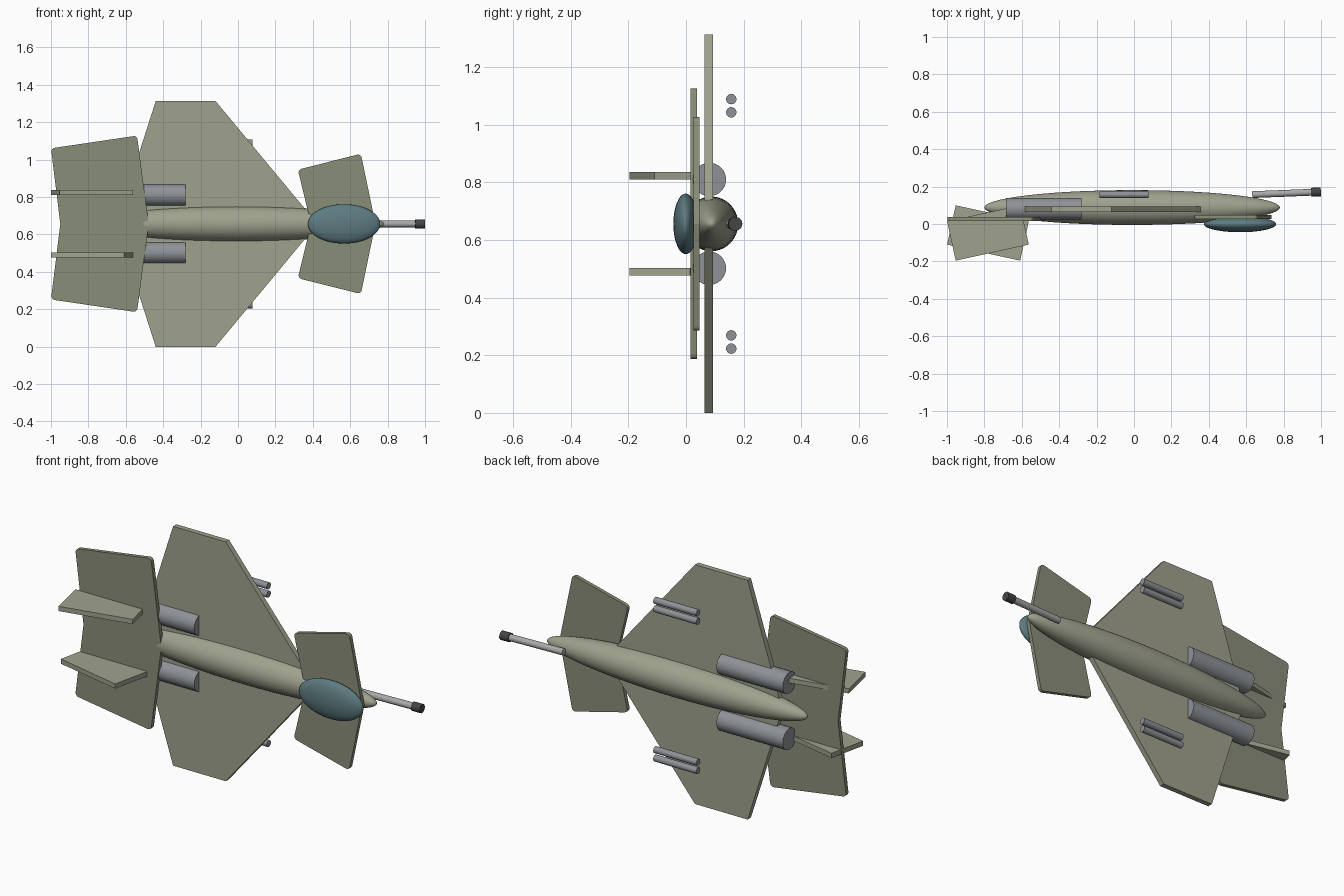
import bpy, bmesh, math
from mathutils import Vector, Matrix

if "Cube" in bpy.data.objects:
    bpy.data.objects.remove(bpy.data.objects["Cube"])

ZC = 0.656  # height of the aircraft centreline


def material(name, rgb):
    m = bpy.data.materials.new(name)
    m.diffuse_color = (*rgb, 1)
    m.use_nodes = True
    m.node_tree.nodes["Principled BSDF"].inputs["Base Color"].default_value = m.diffuse_color
    return m


SKIN = material("skin", (0.35, 0.36, 0.27))
DARK_SKIN = material("dark_skin", (0.25, 0.27, 0.19))
GLASS = material("glass", (0.11, 0.20, 0.22))
METAL = material("metal", (0.27, 0.29, 0.31))
LIGHT_METAL = material("light_metal", (0.40, 0.40, 0.40))
BLACK = material("black", (0.06, 0.06, 0.06))


def finish(name, bm, mat, smooth=False):
    bmesh.ops.recalc_face_normals(bm, faces=bm.faces)
    me = bpy.data.meshes.new(name)
    bm.to_mesh(me)
    bm.free()
    ob = bpy.data.objects.new(name, me)
    bpy.context.collection.objects.link(ob)
    me.materials.append(mat)
    if smooth:
        bpy.ops.object.select_all(action='DESELECT')
        ob.select_set(True)
        bpy.context.view_layer.objects.active = ob
        bpy.ops.object.shade_smooth_by_angle(angle=math.radians(40))
    return ob


def ellipsoid(name, centre, radii, mat):
    # poles lie along x
    bm = bmesh.new()
    bmesh.ops.create_uvsphere(bm, u_segments=40, v_segments=28, radius=1)
    bm.transform(Matrix.Translation(centre) @ Matrix.Diagonal((*radii, 1))
                 @ Matrix.Rotation(math.pi / 2, 4, 'Y'))
    return finish(name, bm, mat, True)


def rod(name, start, end, r, mat):
    a, b = Vector(start), Vector(end)
    bm = bmesh.new()
    bmesh.ops.create_cone(bm, cap_ends=True, segments=32, radius1=r, radius2=r,
                          depth=(b - a).length)
    bm.transform(Matrix.Translation((a + b) / 2)
                 @ (b - a).to_track_quat('Z', 'Y').to_matrix().to_4x4())
    return finish(name, bm, mat, True)


def plate(name, half, y0, y1, mat, rounding=0):
    # half outline as (x, height above centreline), mirrored below it
    pts = half + [(x, -z) for x, z in reversed(half) if z > 0]
    bm = bmesh.new()
    face = bm.faces.new([bm.verts.new((x, y0, ZC + z)) for x, z in pts])
    ext = bmesh.ops.extrude_face_region(bm, geom=[face])
    bmesh.ops.translate(bm, vec=(0, y1 - y0, 0),
                        verts=[v for v in ext["geom"] if isinstance(v, bmesh.types.BMVert)])
    if rounding:
        corners = [e for e in bm.edges
                   if abs(e.verts[0].co.y - e.verts[1].co.y) > 1e-4
                   and abs(e.verts[0].co.z - ZC) > 0.1]
        bmesh.ops.bevel(bm, geom=corners, offset=rounding, segments=4,
                        profile=0.5, affect='EDGES')
    return finish(name, bm, mat)


# Body and canopy
ellipsoid("fuselage", (-0.01, 0.088, ZC), (0.79, 0.093, 0.095), SKIN)
ellipsoid("canopy", (0.567, -0.001, ZC), (0.193, 0.043, 0.105), GLASS)

# Main wing, tailplane and canard
plate("main_wing", [(-0.65, 0), (-0.44, 0.657), (-0.12, 0.657), (0.425, 0)],
      0.065, 0.094, SKIN)
plate("tailplane", [(-0.95, 0), (-1.0, 0.404), (-0.54, 0.472), (-0.477, 0)],
      0.016, 0.038, DARK_SKIN, 0.02)
plate("canard", [(0.39, 0), (0.32, 0.29), (0.657, 0.375), (0.735, 0)],
      0.026, 0.047, DARK_SKIN, 0.02)

# Mirrored pairs: engines, fins and underwing missiles
for side, s in (("left", 1), ("right", -1)):
    z = ZC + 0.154 * s
    rod(f"{side}_engine", (-0.685, 0.081, z), (-0.282, 0.081, z), 0.058, METAL)

    bm = bmesh.new()
    bmesh.ops.create_cube(bm, size=1)
    bm.transform(Matrix.Translation((-0.781, -0.048, ZC + 0.167 * s))
                 @ Matrix.Rotation(0.216 * s, 4, 'Z')
                 @ Matrix.Diagonal((0.4, 0.215, 0.026, 1)))
    finish(f"{side}_fin", bm, SKIN)

    for place, d in (("inner", 0.387), ("outer", 0.433)):
        z = ZC + d * s
        rod(f"{side}_{place}_missile", (-0.184, 0.157, z), (0.077, 0.157, z), 0.018, METAL)

# Nose gun
rod("gun_barrel", (0.632, 0.157, ZC), (0.96, 0.17, ZC), 0.018, LIGHT_METAL)
rod("gun_muzzle", (0.947, 0.1695, ZC), (0.999, 0.1715, ZC), 0.024, BLACK)
